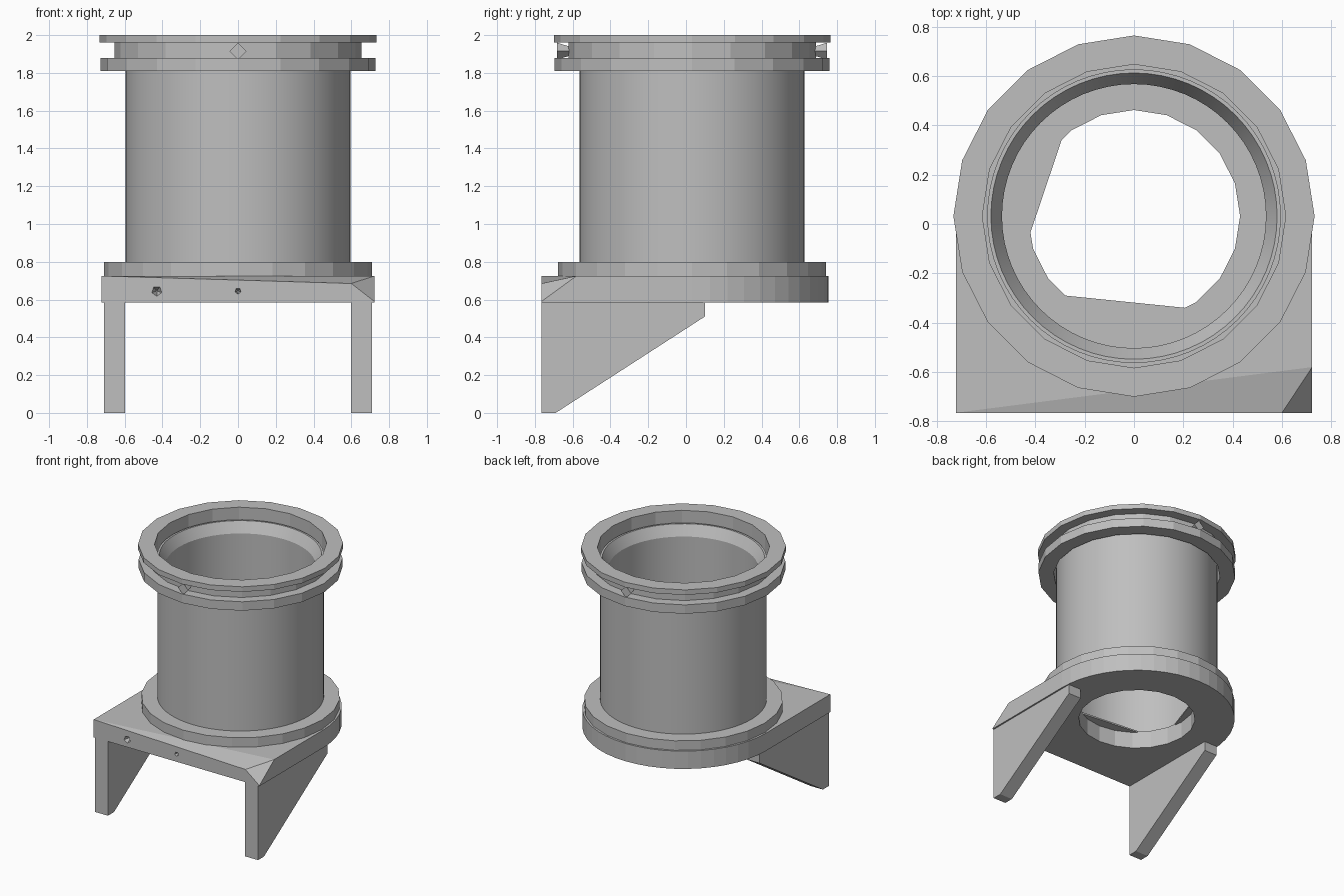
import bpy, bmesh
from math import cos, sin, pi, radians
from mathutils import Vector

if "Cube" in bpy.data.objects:
    bpy.data.objects.remove(bpy.data.objects["Cube"])

CY = 0.032  # tube axis offset in y

grey = bpy.data.materials.new("plain_grey")
grey.use_nodes = True
COLOUR = (0.52, 0.52, 0.52, 1)
grey.diffuse_color = COLOUR
grey.node_tree.nodes["Principled BSDF"].inputs["Base Color"].default_value = COLOUR


def finish(bm, name):
    bmesh.ops.recalc_face_normals(bm, faces=bm.faces)
    mesh = bpy.data.meshes.new(name)
    bm.to_mesh(mesh)
    bm.free()
    mesh.materials.append(grey)
    obj = bpy.data.objects.new(name, mesh)
    bpy.context.collection.objects.link(obj)
    return obj


def lathe(name, profile, sides):
    """Revolve a closed (radius, z) profile around the tube axis."""
    bm = bmesh.new()
    rings = []
    for i in range(sides):
        a = 2 * pi * i / sides
        rings.append([bm.verts.new((r * sin(a), CY + r * cos(a), z)) for r, z in profile])
    n = len(profile)
    for i in range(sides):
        p, q = rings[i], rings[(i + 1) % sides]
        for j in range(n):
            k = (j + 1) % n
            bm.faces.new((p[j], q[j], q[k], p[k]))
    return finish(bm, name)


def prism(name, points, offset):
    """Extrude a flat outline along an offset."""
    bm = bmesh.new()
    face = bm.faces.new([bm.verts.new(p) for p in points])
    out = bmesh.ops.extrude_face_region(bm, geom=[face])
    top = [v for v in out["geom"] if isinstance(v, bmesh.types.BMVert)]
    bmesh.ops.translate(bm, verts=top, vec=offset)
    return finish(bm, name)


def cone(name, sides, r1, r2, depth, location, rotation):
    bpy.ops.mesh.primitive_cone_add(vertices=sides, radius1=r1, radius2=r2, depth=depth,
                                    location=location, rotation=rotation)
    obj = bpy.context.object
    obj.name = name
    obj.data.materials.append(grey)
    return obj


def cut(target, cutter):
    mod = target.modifiers.new("cut", "BOOLEAN")
    mod.operation, mod.solver, mod.object = "DIFFERENCE", "EXACT", cutter
    bpy.context.view_layer.objects.active = target
    bpy.ops.object.modifier_apply(modifier=mod.name)
    bpy.data.objects.remove(cutter)


# Smooth tube with a countersunk mouth
tube = lathe("tube", [(0.535, 0.72), (0.595, 0.72), (0.595, 1.91), (0.58, 1.91), (0.535, 1.83)], 64)
bpy.ops.object.select_all(action="DESELECT")
tube.select_set(True)
bpy.context.view_layer.objects.active = tube
bpy.ops.object.shade_smooth_by_angle(angle=radians(25))

# Faceted grooved collar, loose around the tube, and lower flange
lathe("top_collar", [(0.615, 1.81), (0.728, 1.81), (0.728, 1.88), (0.655, 1.88), (0.655, 1.96),
                     (0.732, 1.96), (0.732, 2.0), (0.615, 2.0)], 20)
lathe("lower_flange", [(0.56, 0.72), (0.71, 0.72), (0.71, 0.8), (0.56, 0.8)], 24)

# Base plate: square front, round back
W, FRONT, BOTTOM, TOP = 0.722, -0.765, 0.585, 0.725
outline = [(-W, FRONT, BOTTOM), (W, FRONT, BOTTOM)]
outline += [(W * cos(pi * i / 24), CY + W * sin(pi * i / 24), BOTTOM) for i in range(25)]
plate = prism("base_plate", outline, (0, 0, TOP - BOTTOM))
cut(plate, cone("hole_cutter", 20, 0.43, 0.43, 0.6, (0, CY, 0.65), (0, 0, 0)))

# Sloped front edge and worn corner
bm = bmesh.new()
bm.from_mesh(plate.data)
back, nick = Vector((W, -0.58, TOP)), Vector((0.6, FRONT, 0.685))
for end in (Vector((-W, FRONT, TOP)), Vector((W, FRONT, 0.59))):
    normal = (back - end).cross(nick - end).normalized()
    if normal.z < 0:
        normal.negate()
    geom = bm.verts[:] + bm.edges[:] + bm.faces[:]
    bmesh.ops.bisect_plane(bm, geom=geom, plane_co=end, plane_no=normal,
                           dist=0.0001, clear_outer=True)
    bmesh.ops.holes_fill(bm, edges=[e for e in bm.edges if e.is_boundary])
bm.to_mesh(plate.data)
bm.free()

# Small screw pits in the front edge
for x, r in ((-0.43, 0.035), (0, 0.02)):
    cut(plate, cone("pit_cutter", 5, r, 0.005, 0.08, (x, FRONT + 0.02, 0.645), (-pi / 2, 0, 0)))

# Straight webs across the rim of the hole
webs = {"front": [(0.21, -0.34), (-0.28, -0.29), (-0.32, -0.37), (0.21, -0.42)],
        "right": [(-0.29, 0.35), (-0.425, -0.05), (-0.5, 0), (-0.37, 0.37)]}
for label, corners in webs.items():
    prism(label + "_hole_web", [(x, y, TOP - 0.008) for x, y in corners], (0, 0, 0.012))

# Tapered side brackets
side = [(FRONT, 0), (-0.69, 0), (0.1, 0.51), (0.1, 0.59), (FRONT, 0.59)]
for label, x in (("left", 0.598), ("right", -0.71)):
    prism(label + "_bracket", [(x, y, z) for y, z in side], (0.112, 0, 0))

# Flared studs in the collar groove
for label, s in (("front", -1), ("back", 1)):
    cone(label + "_stud", 4, 0.02, 0.045, 0.08, (0, CY + s * 0.675, 1.915), (-s * pi / 2, 0, 0))
